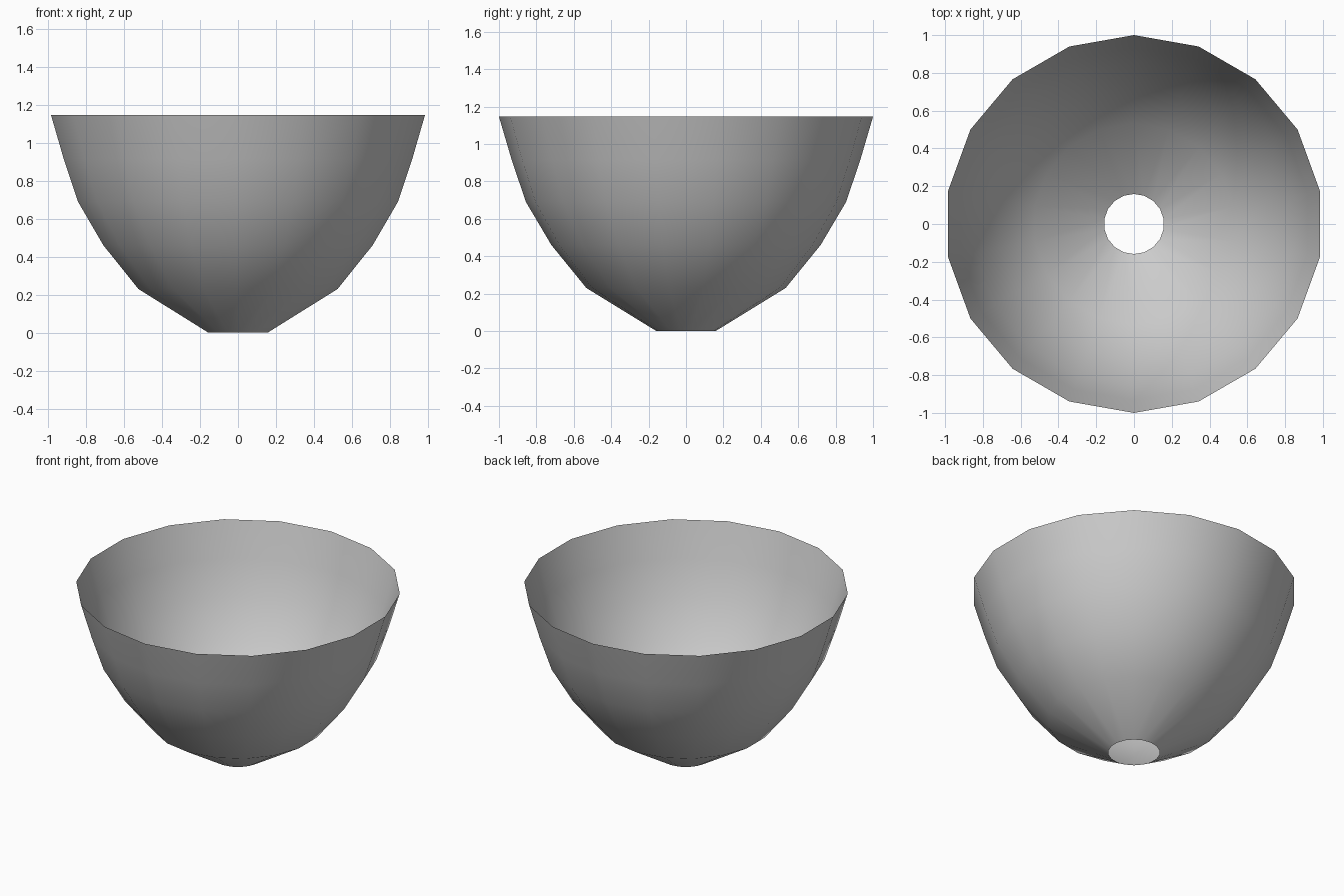
import bpy, bmesh, math

if "Cube" in bpy.data.objects:
    bpy.data.objects.remove(bpy.data.objects["Cube"])

SIDES = 18
# bowl profile: (radius, height) from bottom hole to rim
PROFILE = [(0.159, 0.0), (0.533, 0.23), (0.72, 0.46),
           (0.856, 0.69), (0.932, 0.915), (1.0, 1.146)]

# open, thin-walled bowl with a hole in the bottom
bm = bmesh.new()
rings = []
for r, z in PROFILE:
    angles = [math.pi / 2 + 2 * math.pi * i / SIDES for i in range(SIDES)]
    rings.append([bm.verts.new((r * math.cos(a), r * math.sin(a), z)) for a in angles])
for low, high in zip(rings, rings[1:]):
    for i in range(SIDES):
        j = (i + 1) % SIDES
        face = bm.faces.new((low[i], low[j], high[j], high[i]))
        face.smooth = True

mesh = bpy.data.meshes.new("bowl")
bm.to_mesh(mesh)
bm.free()
bowl = bpy.data.objects.new("bowl", mesh)
bpy.context.collection.objects.link(bowl)
